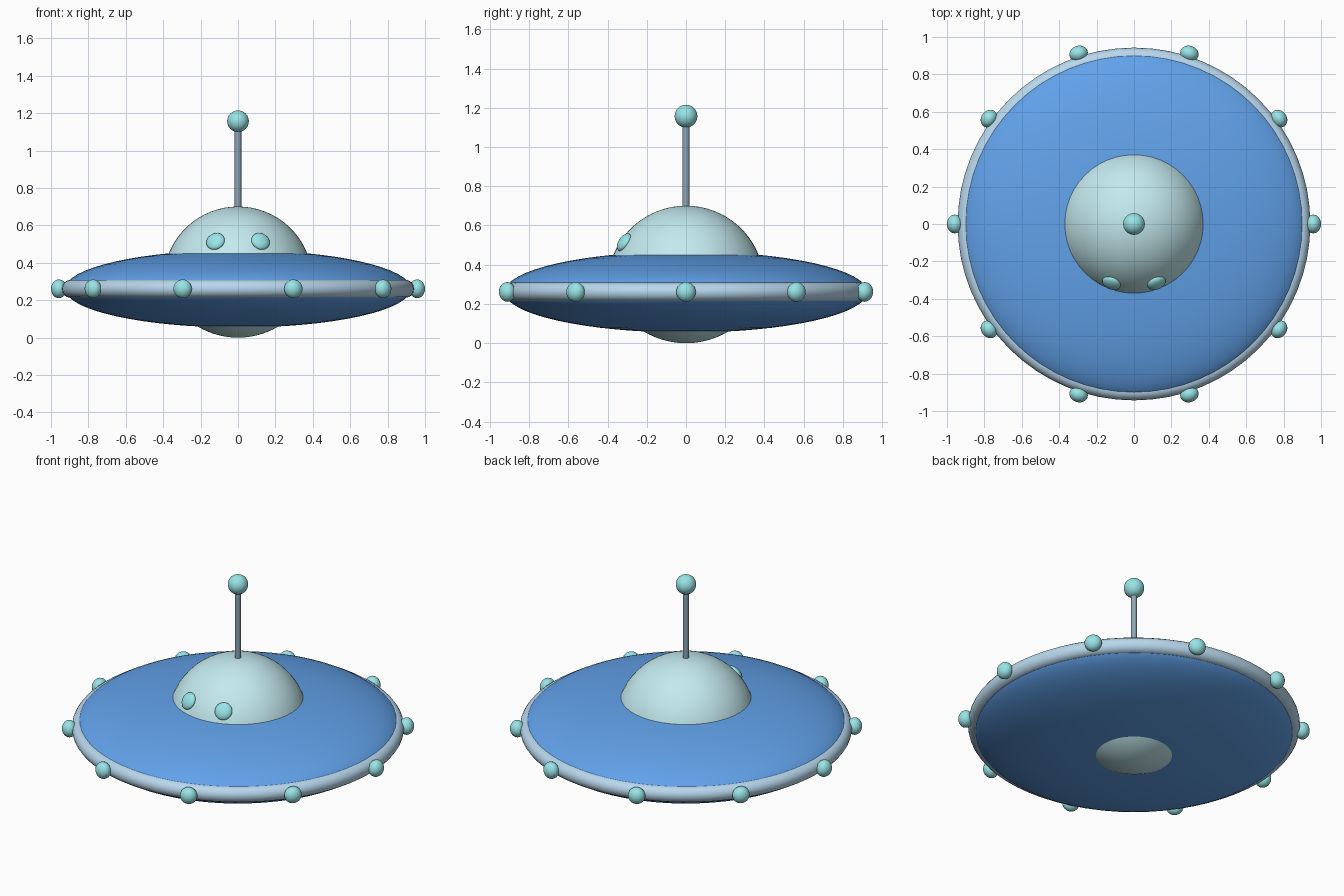
import bpy, math
from mathutils import Vector

if "Cube" in bpy.data.objects:
    bpy.data.objects.remove(bpy.data.objects["Cube"])


def material(name, rgb):
    m = bpy.data.materials.new(name)
    m.diffuse_color = (*rgb, 1)
    m.use_nodes = True
    m.node_tree.nodes["Principled BSDF"].inputs["Base Color"].default_value = m.diffuse_color
    return m


BLUE = material("hull_blue", (0.12, 0.36, 0.82))
SILVER = material("rim_silver", (0.48, 0.68, 0.84))
GLASS = material("pale_glass", (0.55, 0.82, 0.86))
GLOW = material("light_cyan", (0.32, 0.78, 0.80))
STEEL = material("mast_steel", (0.27, 0.38, 0.48))

HULL_Z = 0.261


def finish(name, mat):
    ob = bpy.context.object
    ob.name = name
    ob.data.materials.append(mat)
    bpy.ops.object.shade_smooth_by_angle(angle=math.radians(40))
    return ob


def ellipsoid(name, loc, size, mat, segments=32, rings=16, normal=None):
    """Scaled sphere; its local z can be turned to point along a normal."""
    bpy.ops.mesh.primitive_uv_sphere_add(segments=segments, ring_count=rings, location=loc)
    ob = finish(name, mat)
    ob.scale = size
    if normal is not None:
        ob.rotation_euler = Vector(normal).to_track_quat('Z', 'Y').to_euler()
    return ob


# Saucer hull and rim band
ellipsoid("saucer_hull", (0, 0, HULL_Z), (0.925, 0.925, 0.207), BLUE, 64, 32)
bpy.ops.mesh.primitive_torus_add(location=(0, 0, HULL_Z), major_radius=0.895,
                                 minor_radius=0.048, major_segments=64, minor_segments=16)
finish("rim_band", SILVER)

# Cabin dome and belly dome, both partly sunk in the hull
DOME_C, DOME_R = Vector((0, 0, 0.302)), 0.399


def cap(name, centre, radius, depth, sign, mat, steps=14, segments=48):
    """Spherical cap turned about z, closed at its flat side."""
    end = math.acos(1 - depth / radius)
    verts, faces = [(0, 0, sign * radius)], []
    for i in range(1, steps + 1):
        a = end * i / steps
        for j in range(segments):
            t = math.tau * j / segments
            verts.append((radius * math.sin(a) * math.cos(t),
                          radius * math.sin(a) * math.sin(t), sign * radius * math.cos(a)))
    ring = lambda i, j: 1 + (i - 1) * segments + j % segments
    for j in range(segments):
        faces.append((0, ring(1, j), ring(1, j + 1)))
        for i in range(1, steps):
            faces.append((ring(i, j), ring(i + 1, j), ring(i + 1, j + 1), ring(i, j + 1)))
    faces.append(tuple(ring(steps, j) for j in reversed(range(segments))))
    if sign < 0:
        faces = [f[::-1] for f in faces]
    me = bpy.data.meshes.new(name)
    me.from_pydata(verts, [], faces)
    ob = bpy.data.objects.new(name, me)
    ob.location = centre
    bpy.context.collection.objects.link(ob)
    bpy.ops.object.select_all(action='DESELECT')
    ob.select_set(True)
    bpy.context.view_layer.objects.active = ob
    return finish(name, mat)


cap("cabin_dome", DOME_C, DOME_R, 0.29, 1, GLASS)
cap("belly_dome", (0, 0, 0.42), 0.42, 0.1, -1, GLASS)

# Flattened lights around the rim
for i in range(10):
    a = math.tau * i / 10
    d = Vector((math.cos(a), math.sin(a), 0))
    ellipsoid(f"rim_light_{i + 1}", d * 0.958 + Vector((0, 0, HULL_Z)),
              (0.05, 0.05, 0.042), GLOW, 24, 12, d)

# Two small portholes on the front of the dome
for side, sx in (("left", -1), ("right", 1)):
    n = Vector((sx * 0.12, -0.315, 0.212)).normalized()
    ellipsoid(f"porthole_{side}", DOME_C + n * DOME_R, (0.051, 0.051, 0.025), GLOW, 24, 12, n)

# Antenna mast and ball
bpy.ops.mesh.primitive_cylinder_add(vertices=20, radius=0.0175, depth=0.47, location=(0, 0, 0.905))
finish("antenna_mast", STEEL)
ellipsoid("antenna_ball", (0, 0, 1.157), (0.058, 0.058, 0.058), GLOW)
